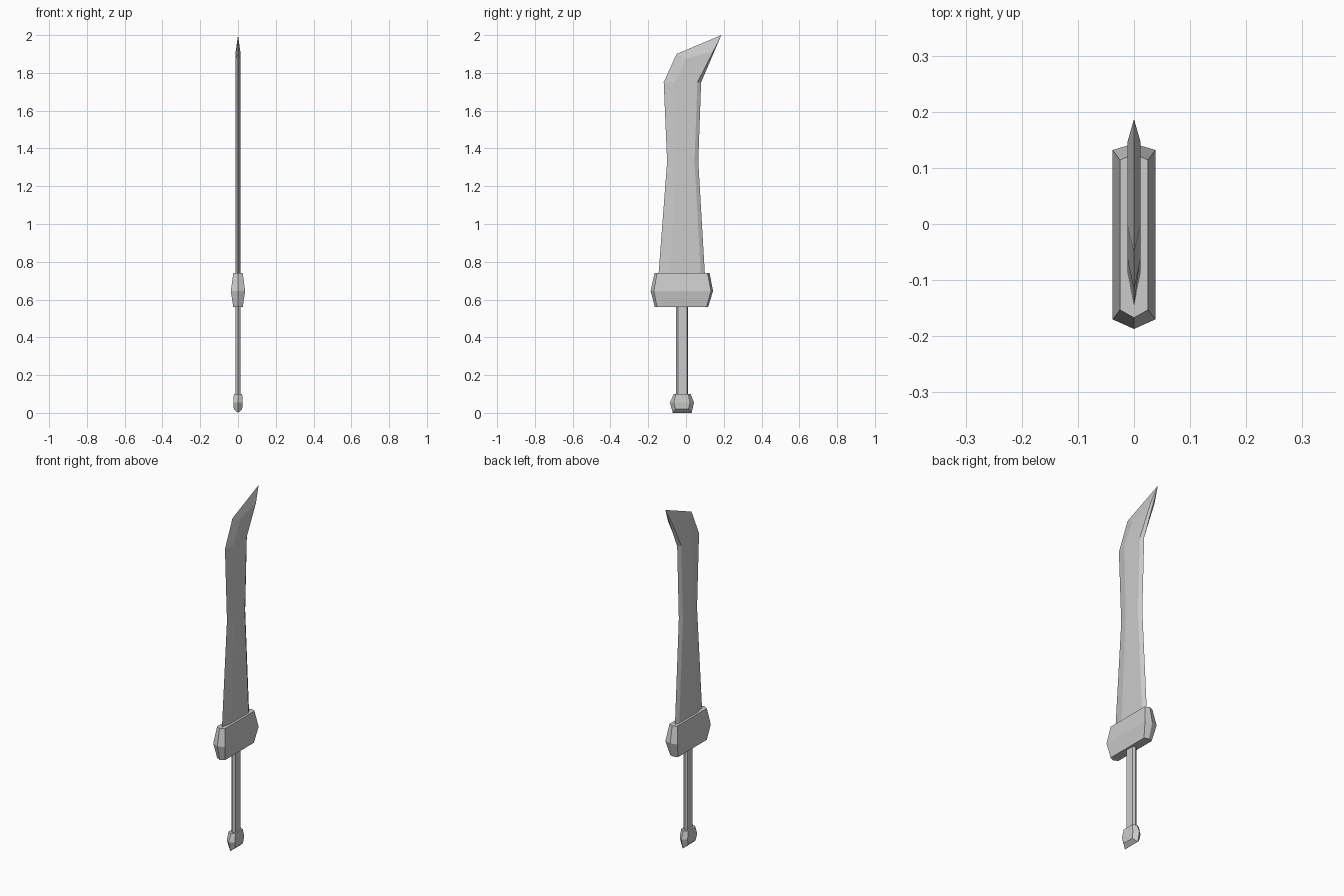
import bpy
import bmesh

cube = bpy.data.objects.get("Cube")
if cube:
    bpy.data.objects.remove(cube, do_unlink=True)

# One plain steel colour
steel = bpy.data.materials.new("light grey steel")
steel.use_nodes = True
colour = (0.6, 0.6, 0.6, 1)
steel.diffuse_color = colour
steel.node_tree.nodes["Principled BSDF"].inputs["Base Color"].default_value = colour


def loft(name, sections):
    """Join six-sided rings: each is a half width and four (y, z) points
    running front ridge, front shoulder, back shoulder, back ridge."""
    bm = bmesh.new()
    rings = []
    for half, (front, f_side, b_side, back) in sections:
        ring = [(0, *front), (half, *f_side), (half, *b_side),
                (0, *back), (-half, *b_side), (-half, *f_side)]
        rings.append([bm.verts.new(p) for p in ring])
    for low, high in zip(rings, rings[1:]):
        for i in range(6):
            j = (i + 1) % 6
            bm.faces.new((low[i], low[j], high[j], high[i]))
    # Each end closes with two quads that meet on the centre plane
    for r in (rings[0], rings[-1]):
        bm.faces.new(r[:4])
        bm.faces.new((r[3], r[4], r[5], r[0]))
    bmesh.ops.recalc_face_normals(bm, faces=bm.faces)
    mesh = bpy.data.meshes.new(name)
    bm.to_mesh(mesh)
    bm.free()
    mesh.materials.append(steel)
    obj = bpy.data.objects.new(name, mesh)
    bpy.context.collection.objects.link(obj)
    return obj


def level(z, half, *ys):
    return half, [(y, z) for y in ys]


# Curved blade, with bevelled edges and a slanted tip
loft("blade", [
    level(0.70, 0.012, -0.148, -0.087, 0.08, 0.102),
    level(1.33, 0.012, -0.10, -0.05, 0.045, 0.065),
    level(1.75, 0.012, -0.118, -0.06, 0.06, 0.08),
    (0.012, [(-0.05, 1.90), (0, 1.875), (0.145, 1.915), (0.187, 2.0)]),
])

# Guard, widest near its middle
loft("guard", [
    level(0.56, 0.025, -0.165, -0.153, 0.108, 0.117),
    level(0.645, 0.038, -0.187, -0.17, 0.132, 0.143),
    level(0.74, 0.025, -0.167, -0.153, 0.114, 0.125),
])

# Grip
grip = (0.013, -0.053, -0.042, 0.005, 0.011)
loft("grip", [level(0.08, *grip), level(0.60, *grip)])

# Pommel, with a keel along its underside
loft("pommel", [
    (0.022, [(-0.07, 0), (-0.055, 0.02), (0.013, 0.02), (0.03, 0)]),
    level(0.055, 0.025, -0.085, -0.065, 0.021, 0.042),
    level(0.10, 0.022, -0.065, -0.054, 0.012, 0.025),
])
